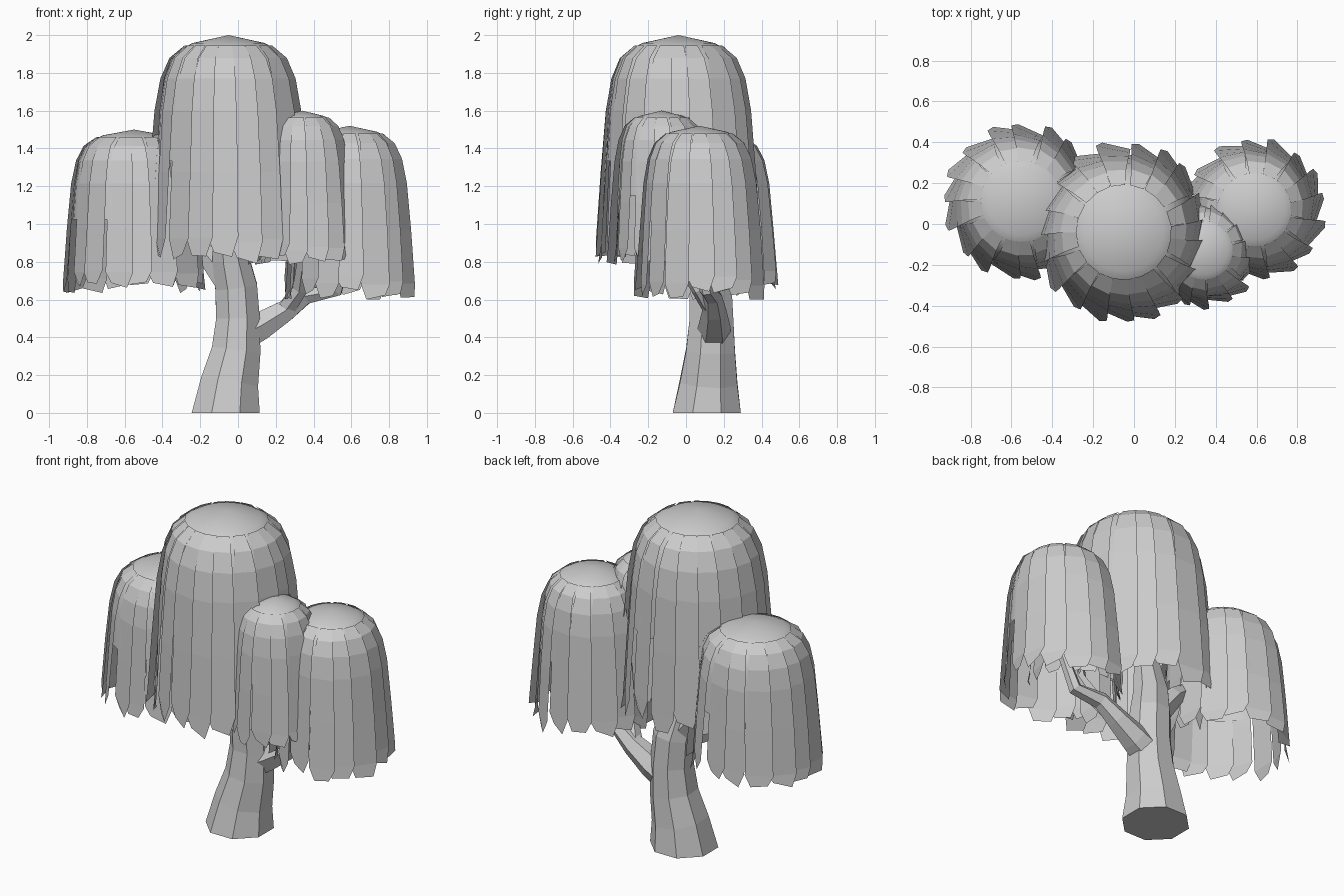
import bpy, math, random
from mathutils import Vector

if "Cube" in bpy.data.objects:
    bpy.data.objects.remove(bpy.data.objects["Cube"])

random.seed(4)


def make_object(name, verts, faces):
    mesh = bpy.data.meshes.new(name)
    mesh.from_pydata([tuple(v) for v in verts], [], faces)
    mesh.update()
    obj = bpy.data.objects.new(name, mesh)
    bpy.context.collection.objects.link(obj)
    return obj


def tube(name, path, sides):
    """Low-poly limb through (x, y, z, radius) points."""
    pts = [Vector(p[:3]) for p in path]
    verts, faces = [], []
    for i, p in enumerate(pts):
        d = (pts[min(i + 1, len(pts) - 1)] - pts[max(i - 1, 0)]).normalized()
        if i == 0 and p.z == 0:
            d = Vector((0, 0, 1))
        u = Vector((0, 1, 0)).cross(d).normalized()
        v = d.cross(u)
        for k in range(sides):
            a = 2 * math.pi * (k + 0.5) / sides
            verts.append(p + (u * math.cos(a) + v * math.sin(a)) * path[i][3])
    for i in range(len(pts) - 1):
        for k in range(sides):
            n = (k + 1) % sides
            faces.append((i * sides + k, i * sides + n, (i + 1) * sides + n, (i + 1) * sides + k))
    faces.append(tuple(reversed(range(sides))))
    faces.append(tuple(range((len(pts) - 1) * sides, len(pts) * sides)))
    return make_object(name, verts, faces)


# Canopy outline: (fraction of radius, fraction of drop)
PROFILE = [(0.47, 0.035), (0.60, 0.06), (0.73, 0.105), (0.83, 0.19), (0.89, 0.33), (0.93, 0.55)]


def canopy(name, x, y, top, bottom, radius, count):
    drop = top - bottom
    # Dome under the hanging leaves
    seg = 32
    verts, faces = [(x, y, top)], []
    for r, d in PROFILE:
        for k in range(seg):
            a = 2 * math.pi * k / seg
            verts.append((x + radius * r * math.cos(a), y + radius * r * math.sin(a), top - drop * d))
    for k in range(seg):
        n = (k + 1) % seg
        faces.append((0, 1 + k, 1 + n))
        for i in range(len(PROFILE) - 1):
            b = 1 + i * seg
            faces.append((b + k, b + seg + k, b + seg + n, b + n))
    dome = make_object(name + "_dome", verts, faces)
    dome.data.shade_smooth()

    # Hanging leaf strips, slightly turned so that they overlap
    verts, faces = [], []
    full = 2 * math.pi * radius / count * 1.22
    for s in range(count):
        a = 2 * math.pi * (s + random.uniform(-0.15, 0.15)) / count
        out = Vector((math.cos(a), math.sin(a), 0))
        side = Vector((-math.sin(a), math.cos(a), 0))
        end = random.uniform(0.93, 1.0)
        skew = random.uniform(-0.03, 0.03)
        lift = 0.012 * (s % 2)
        rows = [(0.55, 0.045, 0.42), (0.73, 0.1, 0.6), (0.83, 0.19, 0.75), (0.89, 0.33, 0.85),
                (0.94, 0.6, 0.95), (0.985, end - 0.08, 1.0), (1.0, end, 0.6)]
        start = len(verts)
        for i, (r, d, w) in enumerate(rows):
            half = side * (full * w / 2)
            t = i / (len(rows) - 1)
            tilt = out * (0.022 * t)
            p = Vector((x, y, top - drop * d)) + out * (radius * r + 0.004 + lift * t)
            dz = Vector((0, 0, drop * skew * 0.5)) if i == len(rows) - 1 else Vector()
            low = p.z - abs(dz.z)
            p.z += max(0, bottom - low)
            verts += [p - half - tilt - dz, p + half + tilt + dz]
        for i in range(len(rows) - 1):
            b = start + 2 * i
            faces.append((b, b + 2, b + 3, b + 1))
    make_object(name + "_leaves", verts, faces)


# Trunk and limbs
tube("trunk", [(-0.065, 0.11, 0, 0.195), (-0.045, 0.12, 0.16, 0.165), (-0.01, 0.13, 0.33, 0.14),
               (0.0, 0.135, 0.5, 0.125), (-0.01, 0.13, 0.67, 0.12), (-0.04, 0.1, 0.82, 0.105),
               (-0.06, 0.04, 1.05, 0.075), (-0.05, -0.02, 1.4, 0.04)], 8)
tube("left_limb", [(-0.04, 0.12, 0.68, 0.085), (-0.17, 0.14, 0.84, 0.06), (-0.32, 0.13, 0.95, 0.045),
                   (-0.48, 0.11, 1.15, 0.025)], 6)
tube("right_limb", [(0.0, 0.14, 0.40, 0.1), (0.12, 0.15, 0.46, 0.085), (0.25, 0.15, 0.54, 0.065),
                    (0.36, 0.14, 0.62, 0.05), (0.52, 0.11, 0.65, 0.04), (0.58, 0.08, 0.85, 0.03),
                    (0.59, 0.07, 1.1, 0.018)], 6)
tube("front_limb", [(0.25, 0.15, 0.54, 0.055), (0.33, 0.07, 0.66, 0.045), (0.35, -0.05, 0.85, 0.035),
                    (0.34, -0.11, 1.2, 0.02)], 6)

# Four drooping crowns
canopy("main_crown", -0.05, -0.04, 2.0, 0.79, 0.41, 19)
canopy("left_crown", -0.55, 0.11, 1.5, 0.635, 0.35, 17)
canopy("right_crown", 0.59, 0.07, 1.52, 0.6, 0.315, 16)
canopy("front_crown", 0.34, -0.13, 1.6, 0.785, 0.25, 15)
